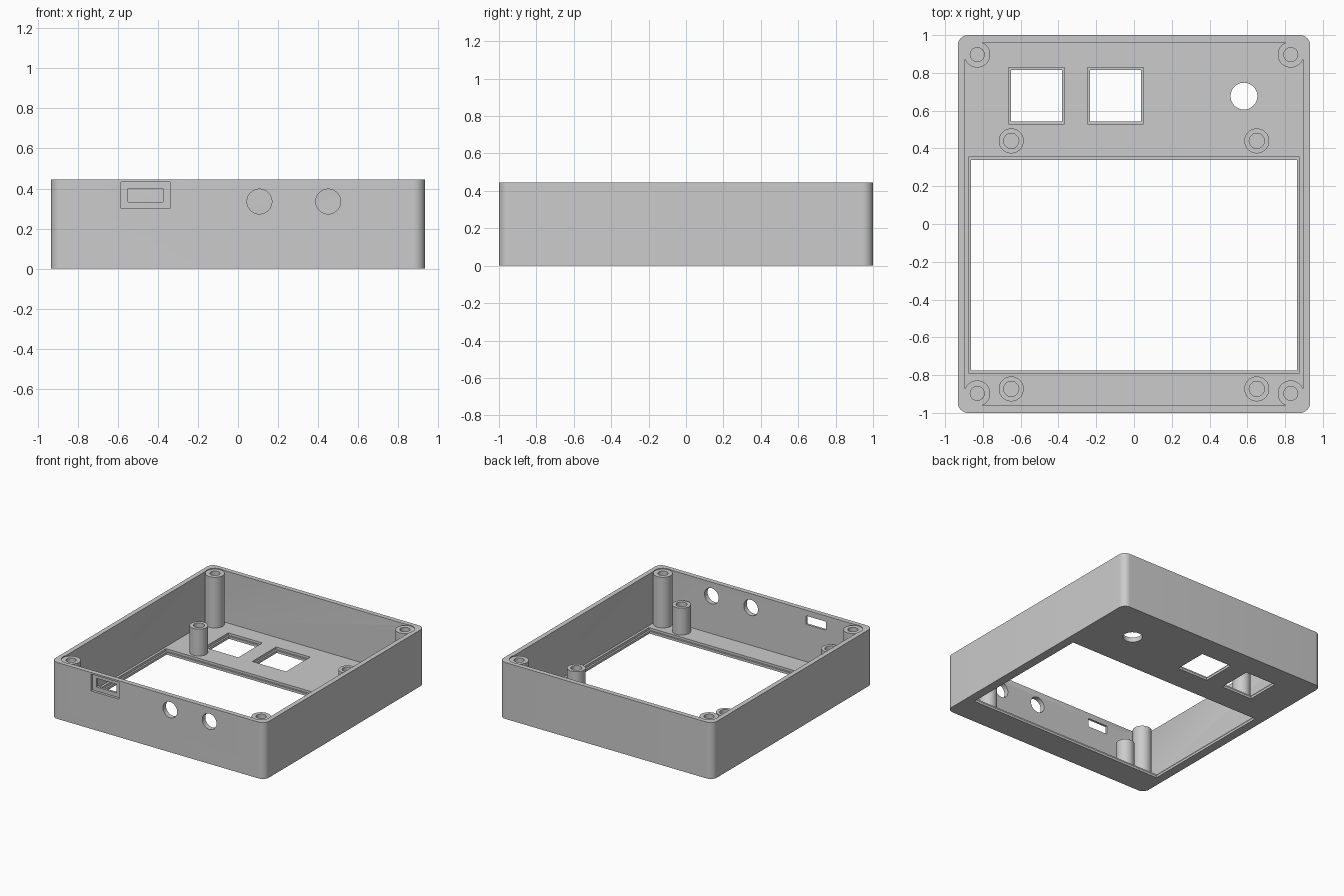
import bpy, bmesh, math
from mathutils import Matrix

cube = bpy.data.objects.get("Cube")
if cube:
    bpy.data.objects.remove(cube, do_unlink=True)

HX, HY, H = 0.933, 1.0, 0.445    # outer half sizes and height
WALL, FLOOR = 0.038, 0.038
RIM = 0.438                      # top of the corner posts
POST = (0.83, 0.897)

grey = bpy.data.materials.new("plain grey")
grey.use_nodes = True
grey.diffuse_color = (0.6, 0.6, 0.6, 1)
grey.node_tree.nodes["Principled BSDF"].inputs["Base Color"].default_value = (0.6, 0.6, 0.6, 1)


def finish(name, bm):
    bmesh.ops.recalc_face_normals(bm, faces=bm.faces)
    mesh = bpy.data.meshes.new(name)
    bm.to_mesh(mesh)
    bm.free()
    mesh.materials.append(grey)
    obj = bpy.data.objects.new(name, mesh)
    bpy.context.collection.objects.link(obj)
    return obj


def prism(name, outline, z0, z1):
    bm = bmesh.new()
    face = bm.faces.new([bm.verts.new((x, y, z0)) for x, y in outline])
    top = bmesh.ops.extrude_face_region(bm, geom=[face])["geom"]
    bmesh.ops.translate(bm, vec=(0, 0, z1 - z0), verts=[v for v in top if isinstance(v, bmesh.types.BMVert)])
    return finish(name, bm)


def box(x0, x1, y0, y1, z0, z1):
    return prism("box_cutter", [(x0, y0), (x1, y0), (x1, y1), (x0, y1)], z0, z1)


def rod(x, y, r, z0, z1, sides=48):
    ring = [i * math.tau / sides for i in range(sides)]
    return prism("rod", [(x + r * math.cos(a), y + r * math.sin(a)) for a in ring], z0, z1)


def combine(obj, other, operation="DIFFERENCE"):
    """Apply a boolean and remove the helper."""
    other.hide_render = True
    mod = obj.modifiers.new("boolean", "BOOLEAN")
    mod.operation, mod.solver, mod.object = operation, "EXACT", other
    bpy.context.view_layer.update()
    graph = bpy.context.evaluated_depsgraph_get()
    result = bpy.data.meshes.new_from_object(obj.evaluated_get(graph))
    obj.modifiers.clear()
    obj.data = result
    bpy.data.objects.remove(other, do_unlink=True)


# Rounded outer block
R, STEPS = 0.055, 12
outline = []
for quarter, (sx, sy) in enumerate([(1, 1), (-1, 1), (-1, -1), (1, -1)]):
    for i in range(STEPS + 1):
        a = (quarter + i / STEPS) * math.pi / 2
        outline.append((sx * (HX - R) + R * math.cos(a), sy * (HY - R) + R * math.sin(a)))
body = prism("case_body", outline, 0, H)

# Cavity, leaving solid corners behind the posts
ix, iy = HX - WALL, HY - WALL
px, py = POST
cavity = []
for sx, sy in [(1, 1), (-1, 1), (-1, -1), (1, -1)]:
    corner = [(sx * ix, sy * (py - 0.02)), (sx * px, sy * py), (sx * (px - 0.023), sy * iy)]
    cavity += corner if sx * sy > 0 else corner[::-1]
combine(body, prism("cavity_cutter", cavity, FLOOR, H + 0.1))

# Corner screw posts with blind holes
for sx in (1, -1):
    for sy in (1, -1):
        x, y = sx * px, sy * py
        combine(body, rod(x, y, 0.069, FLOOR / 2, RIM + 0.003), "UNION")
        combine(body, rod(x, y, 0.07, RIM, H + 0.1))
        combine(body, rod(x, y, 0.037, 0.19, H + 0.1))

# Floor openings, each with a shallow ledge on the inside
LEDGE = 0.014
for x0, x1, y0, y1 in [(-0.862, 0.862, -0.775, 0.34),
                       (-0.651, -0.382, 0.543, 0.815),
                       (-0.233, 0.036, 0.543, 0.815)]:
    combine(body, box(x0, x1, y0, y1, -0.1, 0.1))
    combine(body, box(x0 - LEDGE, x1 + LEDGE, y0 - LEDGE, y1 + LEDGE, FLOOR / 2, 0.1))
combine(body, rod(0.582, 0.677, 0.071, -0.1, 0.1))

# Front wall: two round holes and a recessed connector slot
for x in (0.107, 0.45):
    drill = rod(0, 0, 0.062, -0.1, 0.1)
    drill.data.transform(Matrix.Translation((x, -HY, 0.335)) @ Matrix.Rotation(math.pi / 2, 4, "X"))
    combine(body, drill)
combine(body, box(-0.585, -0.34, -HY - 0.1, -HY + 0.02, 0.3, 0.432))
combine(body, box(-0.55, -0.375, -HY - 0.1, -HY + 0.1, 0.332, 0.4))

# Board standoffs
parts = [body]
for side, x in (("left", 0.65), ("right", -0.65)):
    for end, y in (("front", -0.873), ("back", 0.44)):
        post = rod(x, y, 0.066, FLOOR - 0.005, 0.25)
        post.name = f"{end}_{side}_standoff"
        combine(post, rod(x, y, 0.04, 0.08, 0.4))
        parts.append(post)

# Smooth the round surfaces, keep edges sharp
bpy.ops.object.select_all(action="DESELECT")
for part in parts:
    part.select_set(True)
bpy.context.view_layer.objects.active = body
bpy.ops.object.shade_smooth_by_angle(angle=math.radians(30))
